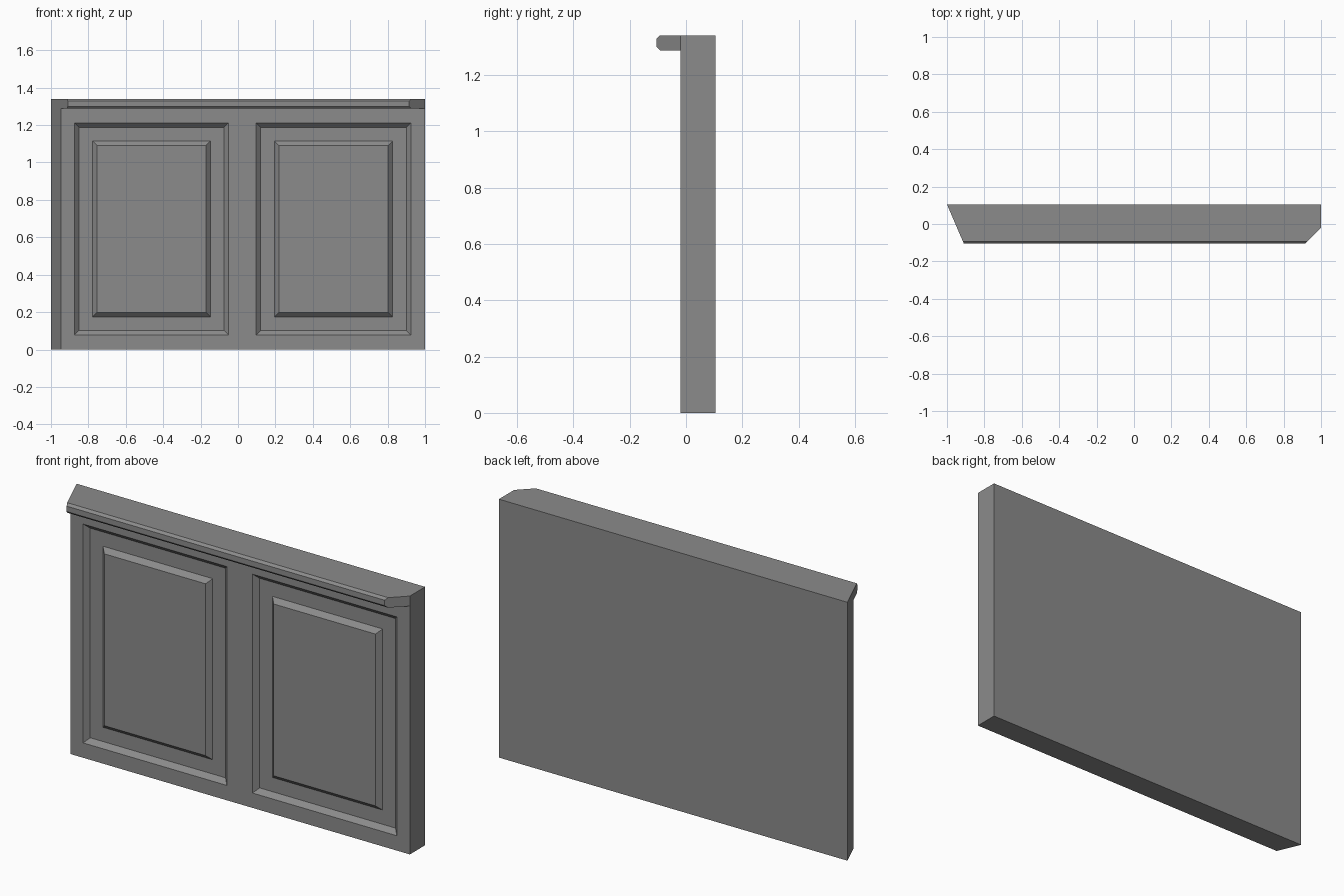
import bpy
import bmesh
from mathutils import Vector

if "Cube" in bpy.data.objects:
    bpy.data.objects.remove(bpy.data.objects["Cube"], do_unlink=True)

HEIGHT = 1.34
BACK, FRONT = 0.105, -0.02
SLANT = 0.43  # sideways run of the angled end per unit of depth

grey = bpy.data.materials.new("plain_grey")
grey.use_nodes = True
grey.diffuse_color = (0.26, 0.26, 0.26, 1)
grey.node_tree.nodes["Principled BSDF"].inputs["Base Color"].default_value = grey.diffuse_color


def left_end(y):
    return -1 + SLANT * (BACK - y)


def right_end(y):
    return 1 - max(0, FRONT - y)


def finish(bm, name):
    bmesh.ops.recalc_face_normals(bm, faces=bm.faces)
    mesh = bpy.data.meshes.new(name)
    bm.to_mesh(mesh)
    bm.free()
    mesh.materials.append(grey)
    obj = bpy.data.objects.new(name, mesh)
    bpy.context.collection.objects.link(obj)
    return obj


def loft_x(profile):
    """Span a (y, z) profile between the two angled ends."""
    bm = bmesh.new()
    ends = [[bm.verts.new((end(y), y, z)) for y, z in profile]
            for end in (left_end, right_end)]
    bm.faces.new(ends[0])
    bm.faces.new(ends[1])
    for i in range(len(profile)):
        j = (i + 1) % len(profile)
        bm.faces.new((ends[0][i], ends[0][j], ends[1][j], ends[1][i]))
    bmesh.ops.recalc_face_normals(bm, faces=bm.faces)
    return bm


# Counter body with two raised-and-fielded panels in its front
bm = loft_x([(FRONT, 0), (BACK, 0), (BACK, HEIGHT), (FRONT, HEIGHT)])
panel_spans = [(-0.875, -0.05), (0.097, 0.925)]
panel_bottom, panel_top = 0.077, 1.212


def front_faces():
    return [f for f in bm.faces if f.normal.y < -0.99]


cuts = [((x, 0, 0), (1, 0, 0)) for span in panel_spans for x in span]
cuts += [((0, 0, z), (0, 0, 1)) for z in (panel_bottom, panel_top)]
for point, normal in cuts:
    faces = front_faces()
    edges = {e for f in faces for e in f.edges}
    verts = {v for f in faces for v in f.verts}
    bmesh.ops.bisect_plane(bm, geom=faces + list(edges) + list(verts),
                           plane_co=Vector(point), plane_no=Vector(normal))
    bm.normal_update()

panels = []
for face in front_faces():
    c = face.calc_center_median()
    if panel_bottom < c.z < panel_top and any(a < c.x < b for a, b in panel_spans):
        panels.append(face)

# Sloped recess, flat border, then raised field
for width, depth in ((0.024, -0.024), (0.074, 0), (0.024, 0.024)):
    bmesh.ops.inset_individual(bm, faces=panels, thickness=width, depth=depth,
                               use_even_offset=True)
finish(bm, "counter_body")

# Chamfered ledge along the top of the front
LIP, CHAMFER, UNDERSIDE = -0.105, 0.012, 1.288
finish(loft_x([
    (FRONT, UNDERSIDE), (LIP + CHAMFER, UNDERSIDE), (LIP, UNDERSIDE + CHAMFER),
    (LIP, HEIGHT - CHAMFER), (LIP + CHAMFER, HEIGHT), (FRONT, HEIGHT)]), "front_ledge")
